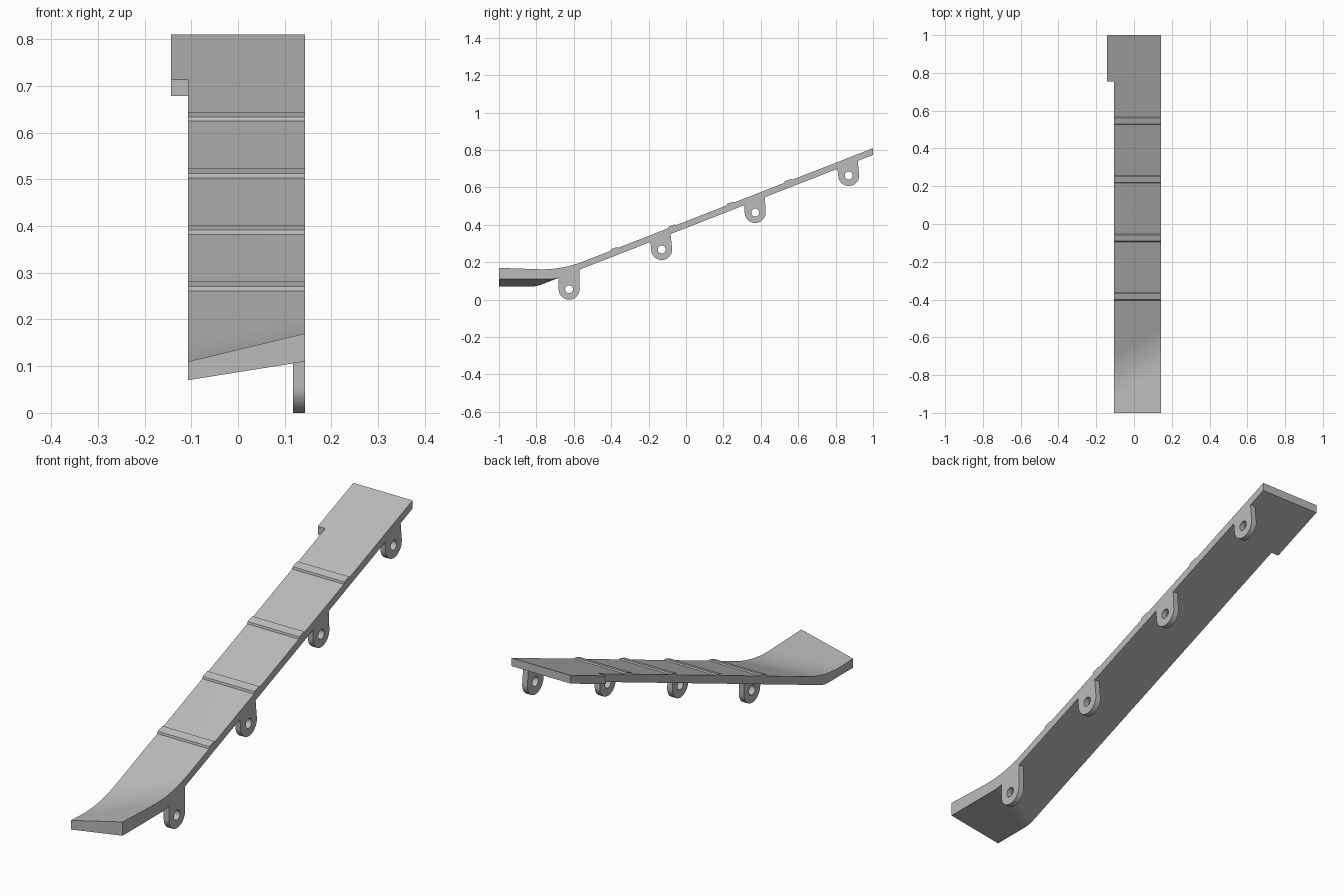
import bpy, bmesh
from math import cos, sin, tan, pi, radians

cube = bpy.data.objects.get("Cube")
if cube:
    bpy.data.objects.remove(cube)

grey = bpy.data.materials.new("plain_grey")
grey.use_nodes = True
colour = (0.5, 0.5, 0.5, 1)
grey.diffuse_color = colour
grey.node_tree.nodes["Principled BSDF"].inputs["Base Color"].default_value = colour

LEFT, RIGHT, LEDGE = 0.143, -0.107, -0.143
SLOPE, THICK, STEPS = 0.391, 0.036, 14


def ramp(y):
    return 0.419 + SLOPE * y


def finish(name, obj):
    obj.name = name
    obj.data.name = name
    obj.data.materials.clear()
    obj.data.materials.append(grey)
    bpy.ops.object.select_all(action='DESELECT')
    obj.select_set(True)
    bpy.context.view_layer.objects.active = obj
    bpy.ops.object.shade_smooth_by_angle(angle=radians(30))


def mesh_object(name, bm):
    bmesh.ops.recalc_face_normals(bm, faces=bm.faces)
    mesh = bpy.data.meshes.new(name)
    bm.to_mesh(mesh)
    bm.free()
    obj = bpy.data.objects.new(name, mesh)
    bpy.context.collection.objects.link(obj)
    finish(name, obj)


def edge_line(start_z, flat_slope, drop, half):
    """Toe line, a rounded bend, then the straight ramp."""
    bend = (start_z + flat_slope - 0.419 + drop) / (SLOPE - flat_slope)
    toe = lambda y: start_z + flat_slope * (y + 1)
    pts = [(-1, start_z)]
    ctrl = [(bend - half, toe(bend - half)), (bend, toe(bend)),
            (bend + half, ramp(bend + half) - drop)]
    for i in range(STEPS + 1):
        t = i / STEPS
        w = ((1 - t) ** 2, 2 * t * (1 - t), t * t)
        pts.append(tuple(sum(w[k] * ctrl[k][a] for k in range(3)) for a in (0, 1)))
    return pts + [(y, ramp(y) - drop) for y in (0.755, 1)]


# Sloping plate with a twisted toe and a side ledge at the high end
bm = bmesh.new()
lines = [(LEFT, edge_line(0.17, -0.035, 0, 0.12)),
         (RIGHT, edge_line(0.11, -0.035, 0, 0.12)),
         (RIGHT, edge_line(0.07, 0, THICK, 0.03)),
         (LEFT, edge_line(0.11, 0, THICK, 0.03))]
rows = list(zip(*[[bm.verts.new((x, y, z)) for y, z in pts] for x, pts in lines]))
for a, b in zip(rows, rows[1:]):
    for k in range(4):
        j = (k + 1) % 4
        face = bm.faces.new((a[k], a[j], b[j], b[k]))
        if k == 1:
            side = face
bm.faces.new(rows[0])
bm.faces.new(rows[-1])
bm.normal_update()
grown = bmesh.ops.extrude_face_region(bm, geom=[side])
for v in grown["geom"]:
    if isinstance(v, bmesh.types.BMVert):
        v.co.x = LEDGE
bm.faces.remove(side)
mesh_object("ramp_plate", bm)

# Low cleats across the ramp
for i in range(4):
    y0 = -0.404 + 0.31 * i
    bm = bmesh.new()
    outline = [(0, -0.01), (0, 0), (0.003, 0.008), (0.036, 0.006), (0.041, 0), (0.041, -0.01)]
    ends = [[bm.verts.new((x, y0 + dy, ramp(y0 + dy) + h)) for dy, h in outline]
            for x in (RIGHT, LEFT)]
    for end in ends:
        bm.faces.new(end)
    for k in range(len(outline)):
        j = (k + 1) % len(outline)
        bm.faces.new((ends[0][k], ends[0][j], ends[1][j], ends[1][k]))
    mesh_object(f"cleat_{i + 1}", bm)


def add_loop(curve, pts):
    spline = curve.splines.new('POLY')
    spline.points.add(len(pts) - 1)
    for p, (y, z) in zip(spline.points, pts):
        p.co = (y, z, 0, 1)
    spline.use_cyclic_u = True


# Pierced hanging lugs along the left edge
R, HOLE, WIDTH = 0.056, 0.021, 0.025
for i, (y, z, tilt) in enumerate([(-0.625, 0.056, 0), (-0.13, 0.268, 6),
                                  (0.37, 0.466, 3), (0.87, 0.664, 6)]):
    lean = radians(tilt)
    curve = bpy.data.curves.new("lug", 'CURVE')
    curve.dimensions = '2D'
    curve.fill_mode = 'BOTH'
    curve.extrude = WIDTH / 2
    arc = [(y + R * cos(a), z + R * sin(a))
           for a in (pi + lean + pi * k / 24 for k in range(25))]
    tops = []
    for py, pz in (arc[-1], arc[0]):
        # follow the leaning side up to the middle of the plate
        rise = (ramp(py) - 0.018 - pz) / (1 + SLOPE * tan(lean))
        tops.append((py - rise * tan(lean), pz + rise))
    add_loop(curve, arc + tops)
    add_loop(curve, [(y + HOLE * cos(2 * pi * k / 24), z + HOLE * sin(2 * pi * k / 24))
                     for k in range(24)])
    obj = bpy.data.objects.new("lug", curve)
    bpy.context.collection.objects.link(obj)
    obj.rotation_euler = (pi / 2, 0, pi / 2)
    obj.location.x = LEFT - WIDTH / 2
    bpy.ops.object.select_all(action='DESELECT')
    obj.select_set(True)
    bpy.context.view_layer.objects.active = obj
    bpy.ops.object.convert(target='MESH')
    finish(f"lug_{i + 1}", bpy.context.view_layer.objects.active)
